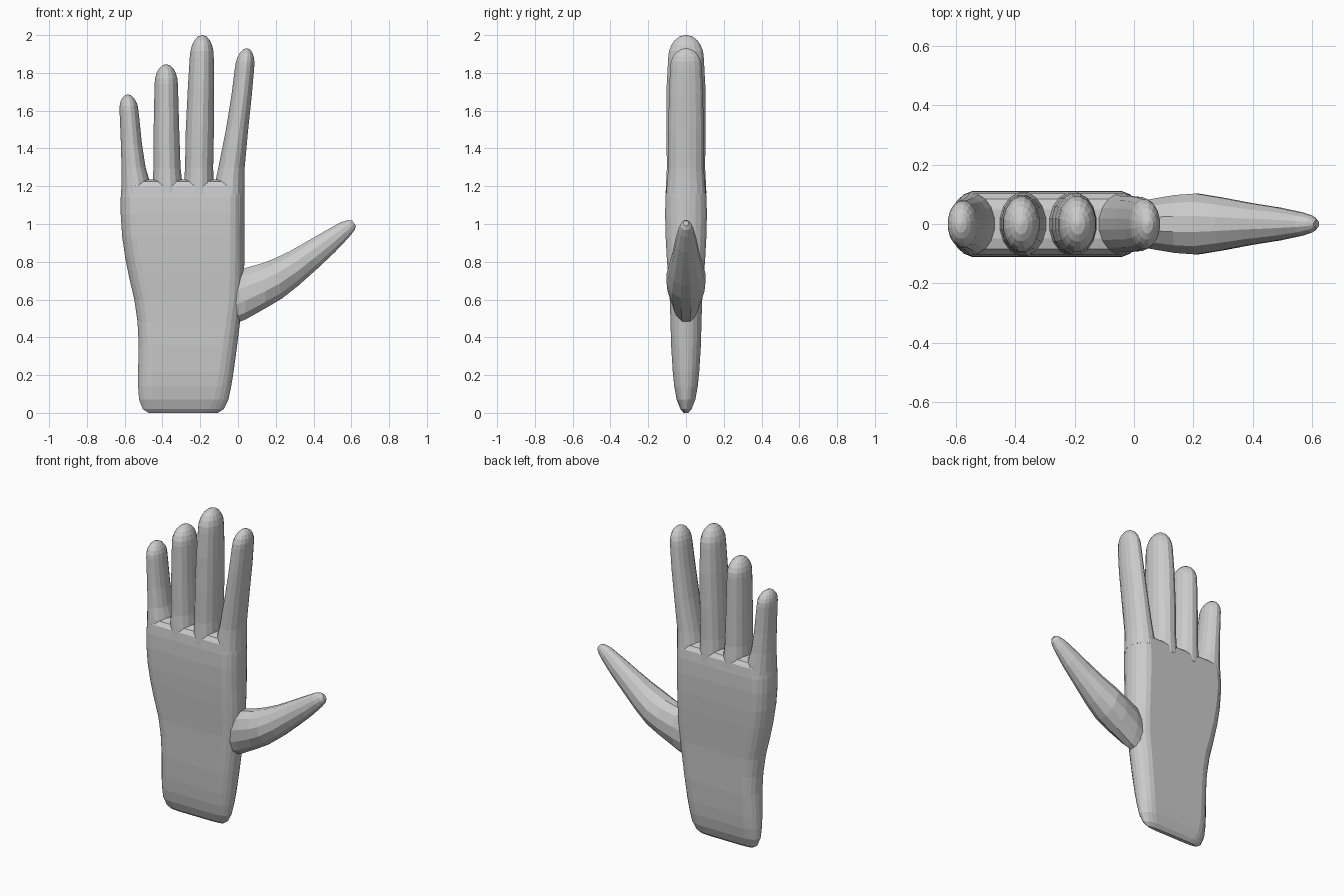
import bpy, bmesh, math
from mathutils import Vector

skin = bpy.data.materials.new("light grey")
skin.diffuse_color = (0.6, 0.6, 0.6, 1)


def ring(a, b, depth, corner, n):
    """Rounded outline between the (x, z) edge points a and b, with half depth along y."""
    a, b = Vector((a[0], 0, a[1])), Vector((b[0], 0, b[1]))
    mid, half = (a + b) / 2, (b - a).length / 2
    side = (b - a).normalized()
    r = min(corner, half)
    points = []
    for i in range(n):
        t = 2 * math.pi * (i + 0.5) / n
        c, s = math.cos(t), math.sin(t)
        across = math.copysign(half - r, c) + r * c
        points.append(mid + side * across + Vector((0, depth * s, 0)))
    return points


def loft(name, sections, corner=9, n=16):
    """Skin a closed surface over a list of (edge a, edge b, half depth)."""
    bm = bmesh.new()
    rows = [[bm.verts.new(p) for p in ring(a, b, d, corner, n)] for a, b, d in sections]
    for lo, hi in zip(rows, rows[1:]):
        for i in range(n):
            j = (i + 1) % n
            bm.faces.new((lo[i], lo[j], hi[j], hi[i]))
    bm.faces.new(rows[0][::-1])
    bm.faces.new(rows[-1])
    bmesh.ops.recalc_face_normals(bm, faces=bm.faces)
    mesh = bpy.data.meshes.new(name)
    bm.to_mesh(mesh)
    bm.free()
    mesh.materials.append(skin)
    obj = bpy.data.objects.new(name, mesh)
    bpy.context.collection.objects.link(obj)
    return obj


# Palm and wrist: height, left edge, right edge, half depth
palm = [(0.0, -0.475, -0.105, 0.012), (0.02, -0.505, -0.075, 0.03),
        (0.07, -0.525, -0.05, 0.05), (0.14, -0.53, -0.035, 0.063),
        (0.22, -0.53, -0.022, 0.071), (0.36, -0.527, -0.003, 0.08),
        (0.48, -0.533, 0.012, 0.083), (0.60, -0.55, 0.028, 0.087),
        (0.72, -0.578, 0.033, 0.096), (0.82, -0.598, 0.035, 0.103),
        (0.93, -0.614, 0.035, 0.109), (1.05, -0.622, 0.036, 0.112),
        (1.14, -0.622, 0.036, 0.11), (1.20, -0.618, 0.035, 0.104),
        (1.225, -0.605, 0.022, 0.085), (1.235, -0.59, 0.0, 0.05)]
loft("palm", [((x0, z), (x1, z), d) for z, x0, x1, d in palm], corner=0.09, n=20)


# Fingers: (height, centre x, half width, half depth) rows, finished by a round tip
def finger(name, rows, top):
    z, x, w, d = rows[-1]
    lean = (x - rows[-2][1]) / (z - rows[-2][0])
    tips = []
    for k in range(1, 6):
        t = math.radians(17 * k)
        h = (top - z) * math.sin(t) / math.sin(math.radians(85))
        tips.append((z + h, x + lean * h, w * math.cos(t), d * math.cos(t)))
    loft(name, [((cx - hw, cz), (cx + hw, cz), hd) for cz, cx, hw, hd in rows + tips])


finger("little_finger", [(1.16, -0.54, 0.079, 0.106), (1.23, -0.543, 0.076, 0.1),
                         (1.30, -0.553, 0.065, 0.092), (1.42, -0.564, 0.057, 0.085),
                         (1.60, -0.577, 0.051, 0.08)], 1.685)
finger("ring_finger", [(1.16, -0.372, 0.083, 0.11), (1.23, -0.374, 0.079, 0.106),
                       (1.30, -0.376, 0.073, 0.1), (1.50, -0.379, 0.069, 0.099),
                       (1.74, -0.38, 0.063, 0.094)], 1.845)
finger("middle_finger", [(1.16, -0.207, 0.083, 0.11), (1.23, -0.207, 0.079, 0.107),
                         (1.30, -0.206, 0.076, 0.103), (1.50, -0.202, 0.076, 0.106),
                         (1.72, -0.196, 0.071, 0.105), (1.88, -0.192, 0.065, 0.096)], 2.0)
finger("index_finger", [(1.16, -0.044, 0.08, 0.107), (1.23, -0.042, 0.078, 0.101),
                        (1.30, -0.034, 0.071, 0.096), (1.50, -0.005, 0.06, 0.095),
                        (1.68, 0.019, 0.055, 0.092), (1.83, 0.035, 0.052, 0.085)], 1.93)

# Thumb: upper edge, lower edge, half depth
loft("thumb", [((-0.01, 0.75), (-0.01, 0.47), 0.07), ((0.04, 0.772), (0.04, 0.49), 0.084),
               ((0.13, 0.797), (0.15, 0.552), 0.101), ((0.19, 0.82), (0.235, 0.603), 0.106),
               ((0.27, 0.857), (0.32, 0.67), 0.092), ((0.36, 0.908), (0.42, 0.76), 0.073),
               ((0.46, 0.965), (0.515, 0.85), 0.057), ((0.54, 1.009), (0.59, 0.93), 0.04),
               ((0.58, 1.021), (0.618, 0.967), 0.028), ((0.605, 1.018), (0.624, 0.99), 0.013)], n=12)
